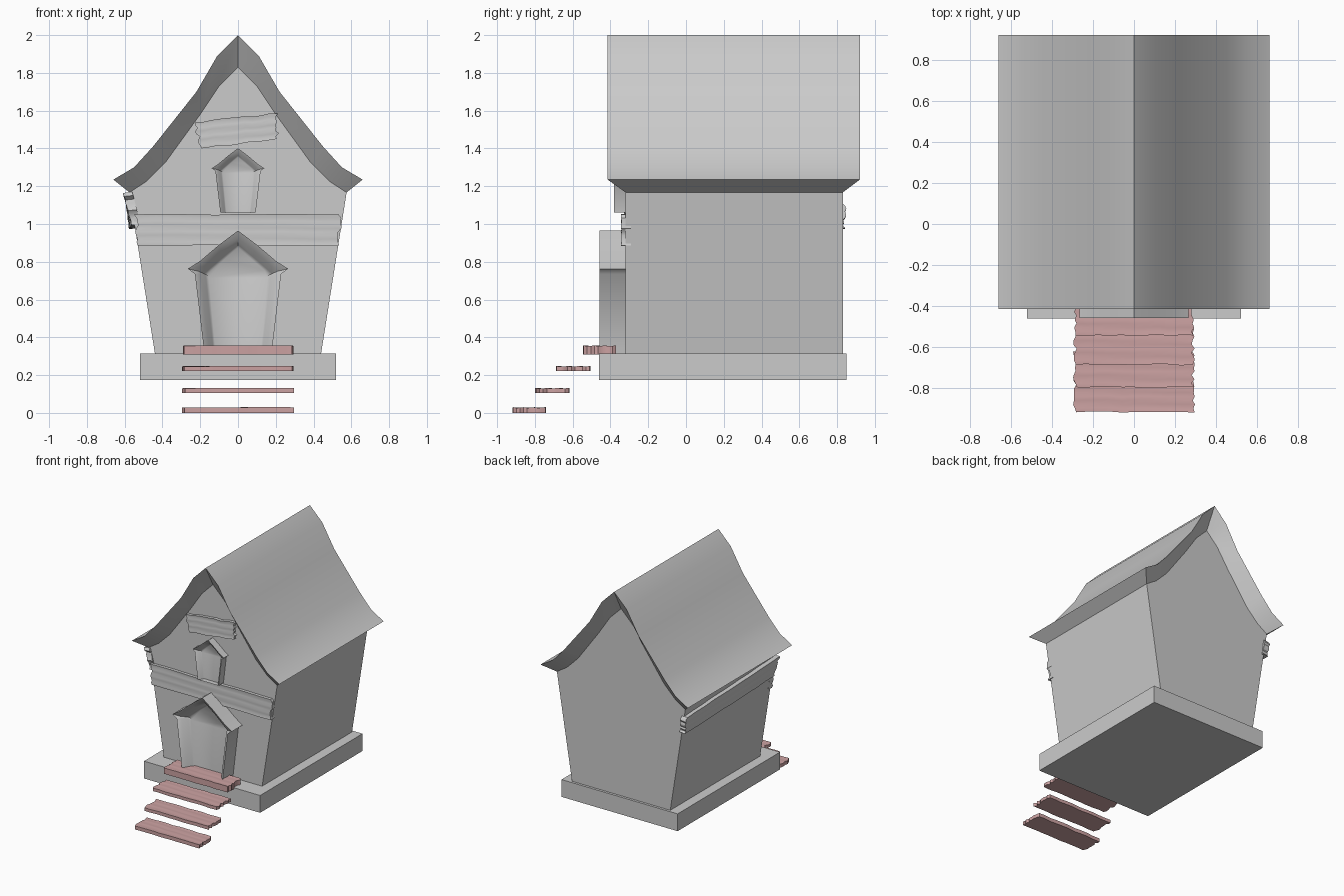
import bpy, bmesh, math, random
from mathutils import Vector

if "Cube" in bpy.data.objects:
    bpy.data.objects.remove(bpy.data.objects["Cube"])

random.seed(4)
wood = bpy.data.materials.new("red_wood")
wood.diffuse_color = (0.6, 0.36, 0.36, 1)
wood.use_nodes = True
wood.node_tree.nodes["Principled BSDF"].inputs["Base Color"].default_value = wood.diffuse_color


def make(name, verts, faces, mat=None, angle=30):
    """Mesh object with consistent normals, smooth except at sharp edges."""
    me = bpy.data.meshes.new(name)
    me.from_pydata([tuple(v) for v in verts], [], faces)
    bm = bmesh.new()
    bm.from_mesh(me)
    bmesh.ops.recalc_face_normals(bm, faces=bm.faces)
    bm.to_mesh(me)
    bm.free()
    for p in me.polygons:
        p.use_smooth = True
    me.set_sharp_from_angle(angle=math.radians(angle))
    if mat:
        me.materials.append(mat)
    ob = bpy.data.objects.new(name, me)
    bpy.context.collection.objects.link(ob)
    return ob


def mirrored(half):
    """Full left-to-right outline from a right half that ends at x = 0."""
    return [(-x, z) for x, z in half] + [(x, z) for x, z in reversed(half[:-1])]


def loft(name, loops, closed=True, cap_first=False, cap_last=False, angle=30):
    """Skin a list of equal-length 3D loops."""
    n = len(loops[0])
    verts = [v for lp in loops for v in lp]
    faces = []
    for k in range(len(loops) - 1):
        for i in range(n if closed else n - 1):
            j = (i + 1) % n
            faces.append((k*n + i, k*n + j, (k+1)*n + j, (k+1)*n + i))
    if cap_first:
        faces.append(tuple(range(n)))
    if cap_last:
        faces.append(tuple(range((len(loops)-1)*n, len(loops)*n)))
    return make(name, verts, faces, angle=angle)


def at_y(outline, y):
    return [(x, y, z) for x, z in outline]


def plank(name, corners, thick, jag=0.012, wave=0.004, mat=None, nu=10, nv=9):
    """Rough board: wavy long edges, jagged ends, gently rippled face."""
    a, b, c, d = map(Vector, corners)
    normal = (b - a).cross(d - a).normalized()
    along, across = (b - a).normalized(), (d - a).normalized()
    ends = [[random.uniform(-jag, jag) for _ in range(nv + 1)] for _ in range(2)]
    edges = [[random.uniform(-wave, wave) for _ in range(nu + 1)] for _ in range(2)]
    verts, faces = [], []
    for side in range(2):
        for i in range(nu + 1):
            for j in range(nv + 1):
                u, v = i / nu, j / nv
                p = a.lerp(b, u).lerp(d.lerp(c, u), v)
                if i in (0, nu):
                    p += along * ends[i == nu][j]
                if 0 < i < nu:
                    p += across * (edges[0][i] * (1 - v) + edges[1][i] * v)
                if side:
                    p += normal * (thick + 0.002 * math.sin(v * 19 + u * 2) - 0.002)
                verts.append(p)
    row, half = nv + 1, (nu + 1) * (nv + 1)
    for i in range(nu):
        for j in range(nv):
            q = [i*row + j, (i+1)*row + j, (i+1)*row + j + 1, i*row + j + 1]
            faces += [tuple(reversed(q)), tuple(k + half for k in q)]
    rim = ([i*row for i in range(nu)] + [nu*row + j for j in range(nv)]
           + [i*row + nv for i in range(nu, 0, -1)] + list(range(nv, 0, -1)))
    for k, p in enumerate(rim):
        q = rim[(k + 1) % len(rim)]
        faces.append((p, q, q + half, p + half))
    return make(name, verts, faces, mat, 35)


# foundation slab
bpy.ops.mesh.primitive_cube_add(size=1, location=(0, 0.195, 0.245))
base = bpy.context.object
base.name = "foundation"
base.scale = (1.04, 1.31, 0.14)

# roof: outer skin with a sloping rim that meets the walls
outer = mirrored([(.66, 1.235), (.55, 1.30), (.45, 1.41), (.22, 1.70), (.11, 1.89), (0, 2.0)])
inner = mirrored([(.575, 1.167), (.485, 1.225), (.385, 1.325), (.20, 1.58), (.10, 1.73), (0, 1.83)])
y0, y1 = -0.32, 0.83
loft("roof", [at_y(inner, y0), at_y(outer, -0.415), at_y(outer, 0.92), at_y(inner, y1)], closed=False)
for s, side in ((-1, "left"), (1, "right")):
    make("eave_" + side, [(s*.66, -.415, 1.235), (s*.66, .92, 1.235),
                          (s*.575, y1, 1.167), (s*.575, y0, 1.167)], [(3, 2, 1, 0)] if s > 0 else [(0, 1, 2, 3)])

# walls flaring upward, gables following the roof
wall = [(-.44, .315)] + inner + [(.44, .315)]
loft("walls", [at_y(wall, y0), at_y(wall, y1)], cap_first=True, cap_last=True, angle=20)


def niche(name, z_base, scale, y_front, recess):
    """Projecting gabled frame with a hollow, sunken panel."""
    rim = mirrored([(.178, 0), (.228, .42), (.265, .448), (.20, .49), (.10, .575), (0, .65)])
    lip = mirrored([(.150, 0), (.200, .42), (.210, .435), (.178, .462), (.09, .54), (0, .607)])
    pan = mirrored([(.118, 0), (.155, .40), (.165, .415), (.14, .44), (.07, .50), (0, .56)])
    mid = [((l[0] + p[0]*2) / 3, (l[1] + p[1]*2) / 3) for l, p in zip(lip, pan)]

    def ring(o, y):
        return [(x * scale, y, z_base + z * scale) for x, z in o]
    loft(name, [ring(rim, -.31), ring(rim, y_front), ring(lip, y_front + recess * .3),
                ring(mid, y_front + recess * .85), ring(pan, y_front + recess)],
         cap_last=True, angle=50)


niche("door", 0.315, 1.0, -0.458, 0.08)
niche("window", 1.06, 0.525, -0.382, 0.04)

# boards nailed to the walls
plank("front_board", [(-.525, -.29, .885), (.535, -.29, .885), (.54, -.29, 1.05), (-.545, -.29, 1.05)], 0.055)
plank("gable_board", [(-.195, -.31, 1.40), (.205, -.31, 1.45), (.205, -.31, 1.585), (-.225, -.31, 1.54)], 0.035)
plank("side_board", [(-.53, .84, .98), (-.515, -.33, 1.0), (-.56, -.33, 1.17), (-.545, .84, 1.11)], 0.05)

# entrance steps
for i, (ya, yb, za, zb) in enumerate([(-.917, -.745, 0, .03), (-.795, -.62, .105, .132),
                                      (-.685, -.51, .222, .248), (-.542, -.37, .308, .357)]):
    plank(f"step_{i + 1}", [(-.288, ya, za), (.288, ya, za), (.288, yb, za), (-.288, yb, za)],
          zb - za, jag=0.009, mat=wood)
